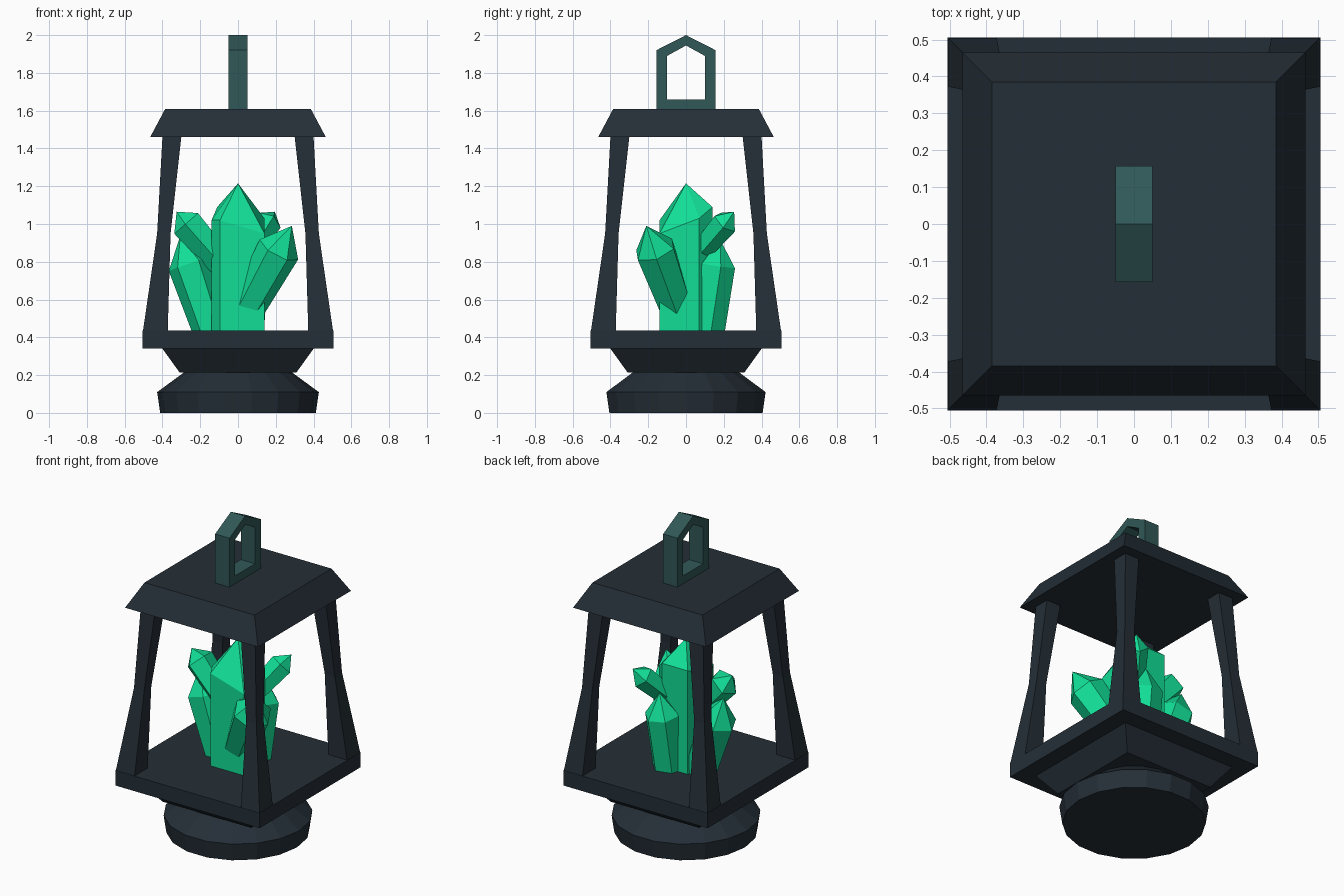
import bpy, bmesh, math
from mathutils import Vector

if "Cube" in bpy.data.objects:
    bpy.data.objects.remove(bpy.data.objects["Cube"])


def material(name, rgb):
    m = bpy.data.materials.new(name)
    m.diffuse_color = (*rgb, 1)
    m.use_nodes = True
    m.node_tree.nodes["Principled BSDF"].inputs["Base Color"].default_value = m.diffuse_color
    return m


IRON = material("dark iron", (0.018, 0.028, 0.038))
TEAL = material("teal metal", (0.030, 0.098, 0.095))
GREEN = material("green crystal", (0.006, 0.73, 0.31))


def finish(bm, name, mat):
    bmesh.ops.recalc_face_normals(bm, faces=bm.faces)
    me = bpy.data.meshes.new(name)
    bm.to_mesh(me)
    bm.free()
    me.materials.append(mat)
    ob = bpy.data.objects.new(name, me)
    bpy.context.collection.objects.link(ob)
    return ob


def loft(name, rings, mat, tip=None):
    """Skin a stack of rings; cap the ends, or close the top to a point."""
    bm = bmesh.new()
    vs = [[bm.verts.new(p) for p in r] for r in rings]
    n = len(vs[0])
    for a, b in zip(vs, vs[1:]):
        for i in range(n):
            j = (i + 1) % n
            bm.faces.new((a[i], a[j], b[j], b[i]))
    bm.faces.new(vs[0][::-1])
    if tip is None:
        bm.faces.new(vs[-1])
    else:
        t = bm.verts.new(tip)
        for i in range(n):
            bm.faces.new((vs[-1][i], vs[-1][(i + 1) % n], t))
    return finish(bm, name, mat)


def square(h, z):
    return [(-h, -h, z), (h, -h, z), (h, h, z), (-h, h, z)]


def circle(r, z, n=18):
    return [(r * math.cos(math.tau * i / n), r * math.sin(math.tau * i / n), z) for i in range(n)]


# Round foot, flared neck, tray and roof
loft("round_foot", [circle(0.412, 0), circle(0.428, 0.11), circle(0.285, 0.215)], IRON)
loft("neck", [square(0.31, 0.215), square(0.40, 0.34)], IRON)
loft("tray", [square(0.505, 0.34), square(0.505, 0.435)], IRON)
loft("roof", [square(0.465, 1.46), square(0.385, 1.61)], IRON)

# Four bent corner posts: (inner, outer, height)
POST = [(0.372, 0.503, 0.434), (0.357, 0.428, 0.95), (0.30, 0.40, 1.461)]
for sx in (-1, 1):
    for sy in (-1, 1):
        rings = [[(sx * a, sy * a, z), (sx * b, sy * a, z), (sx * b, sy * b, z), (sx * a, sy * b, z)]
                 for a, b, z in POST]
        loft("corner_post", rings, IRON)

# House-shaped hanging loop
outer = [(-0.157, 1.61), (0.157, 1.61), (0.157, 1.92), (0, 2.0), (-0.157, 1.92)]
inner = [(-0.10, 1.66), (0.10, 1.66), (0.10, 1.89), (0, 1.945), (-0.10, 1.89)]
bm = bmesh.new()
L = [[bm.verts.new((x, y, z)) for y, z in prof]
     for prof, x in ((outer, -0.05), (outer, 0.05), (inner, 0.05), (inner, -0.05))]
for k in range(4):
    a, b = L[k], L[(k + 1) % 4]
    for i in range(5):
        j = (i + 1) % 5
        bm.faces.new((a[i], a[j], b[j], b[i]))
finish(bm, "hanging_loop", TEAL)

# Main crystal: square column with two cut corners and an uneven shoulder
COLUMN = [(0.14, -0.14, 0.95), (0.14, 0.07, 1.03), (0.07, 0.14, 1.09),
          (-0.11, 0.14, 1.09), (-0.14, -0.06, 1.02), (-0.095, -0.14, 1.02)]
loft("main_crystal", [[(x, y, 0.43) for x, y, z in COLUMN], COLUMN], GREEN, (0, 0, 1.215))


def crystal(name, base, tip, r0, r1, point, spin, sides=6):
    """Leaning prism with a pointed end."""
    base, tip = Vector(base), Vector(tip)
    d = (tip - base).normalized()
    u = d.orthogonal().normalized()
    v = d.cross(u)

    def ring(c, r):
        return [c + r * (math.cos(t) * u + math.sin(t) * v)
                for t in (spin + math.tau * i / sides for i in range(sides))]
    loft(name, [ring(base, r0), ring(tip - d * point, r1)], GREEN, tip)


# Side crystals
crystal("front_right_crystal", (0.0, -0.02, 0.47), (0.285, -0.21, 0.99), 0.09, 0.115, 0.15, 0.3)
crystal("upper_left_crystal", (-0.05, 0.0, 0.75), (-0.325, 0.0, 1.065), 0.07, 0.088, 0.08, 0.2, 5)
crystal("upper_back_crystal", (0.03, 0.03, 0.80), (0.195, 0.255, 1.065), 0.055, 0.072, 0.08, 0.4, 5)
crystal("lower_left_crystal", (-0.13, 0.04, 0.41), (-0.305, 0.06, 0.94), 0.10, 0.118, 0.16, 0.2)
crystal("lower_back_crystal", (0.04, 0.105, 0.41), (0.06, 0.18, 0.92), 0.10, 0.105, 0.14, 0.5)
